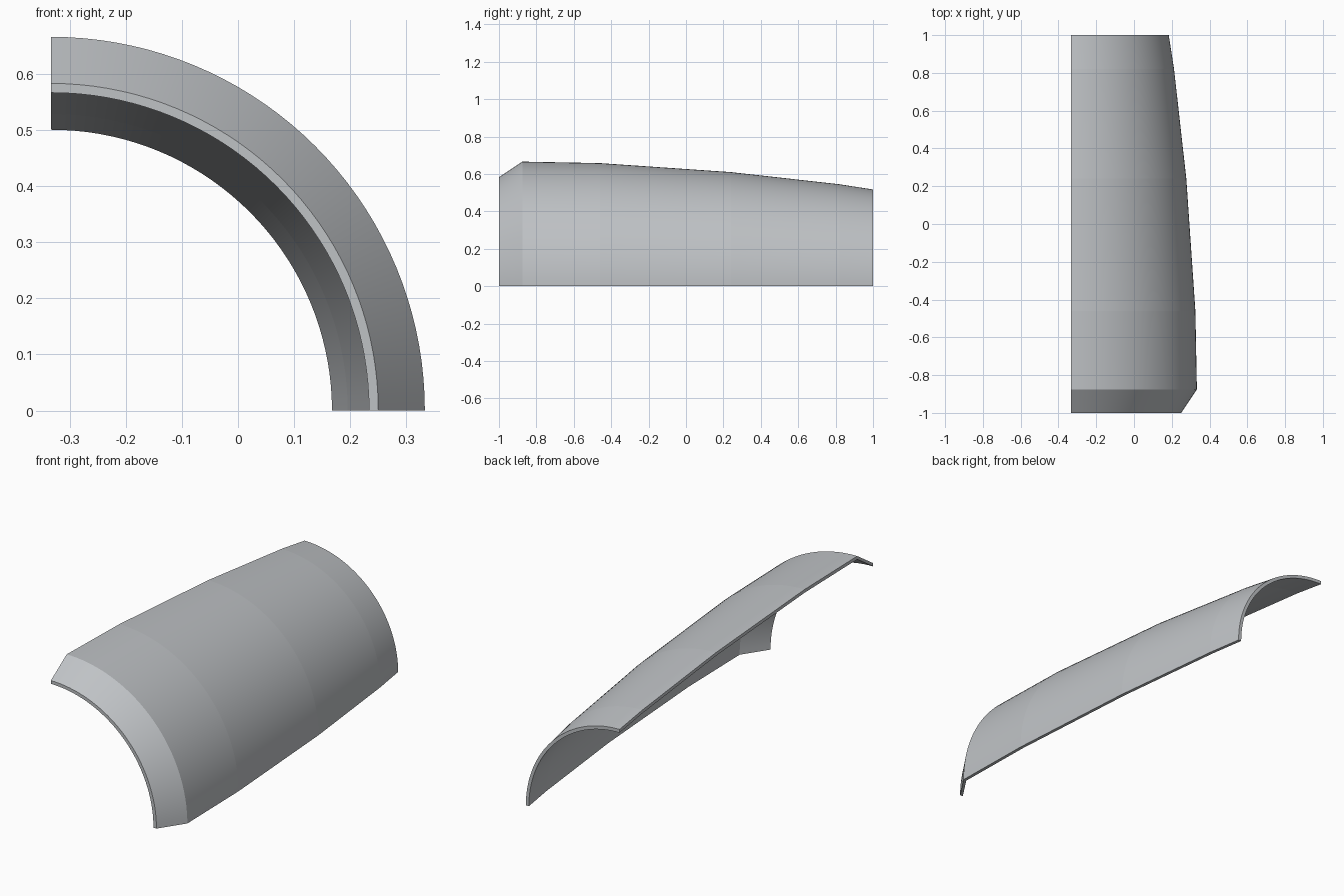
import bpy
import bmesh
from math import radians
from mathutils import Vector

cube = bpy.data.objects.get("Cube")
if cube:
    bpy.data.objects.remove(cube, do_unlink=True)

# Material
metal = bpy.data.materials.new("light_grey")
metal.use_nodes = True
grey = (0.52, 0.54, 0.56, 1)
metal.diffuse_color = grey
metal.node_tree.nodes["Principled BSDF"].inputs["Base Color"].default_value = grey

# Outer profile as (y, radius); the inner wall is a radial offset
AXIS_X = -0.333
WALL = 0.0165
OUTER = [(-1, 0.583), (-0.875, 0.666), (-0.46, 0.658),
         (0.24, 0.61), (0.82, 0.545), (1, 0.517)]
section = OUTER + [(y, r - WALL) for y, r in reversed(OUTER)]

# Sweep the wall section a quarter turn about the long axis
bm = bmesh.new()
verts = [bm.verts.new((AXIS_X, y, r)) for y, r in section]
start = bm.faces.new(verts)
edges = list(start.edges)
result = bmesh.ops.spin(bm, geom=edges, cent=(AXIS_X, 0, 0), axis=(0, 1, 0),
                        angle=radians(90), steps=36, use_duplicate=False)
end_verts = {g for g in result["geom_last"] if isinstance(g, bmesh.types.BMVert)}

# Close the far end and stand the shell on the ground
end_edges = [e for e in bm.edges if e.is_boundary and all(v in end_verts for v in e.verts)]
bmesh.ops.contextual_create(bm, geom=end_edges)
bmesh.ops.recalc_face_normals(bm, faces=bm.faces)

# Smooth around the curve, crisp at every ring and cut edge
for face in bm.faces:
    face.smooth = len(face.verts) == 4
for edge in bm.edges:
    a, b = edge.verts
    on_cap = any(len(f.verts) > 4 for f in edge.link_faces)
    edge.smooth = abs(a.co.y - b.co.y) > 0.01 and not on_cap

mesh = bpy.data.meshes.new("curved_shell")
bm.to_mesh(mesh)
bm.free()
mesh.materials.append(metal)
shell = bpy.data.objects.new("curved_shell", mesh)
bpy.context.collection.objects.link(shell)
